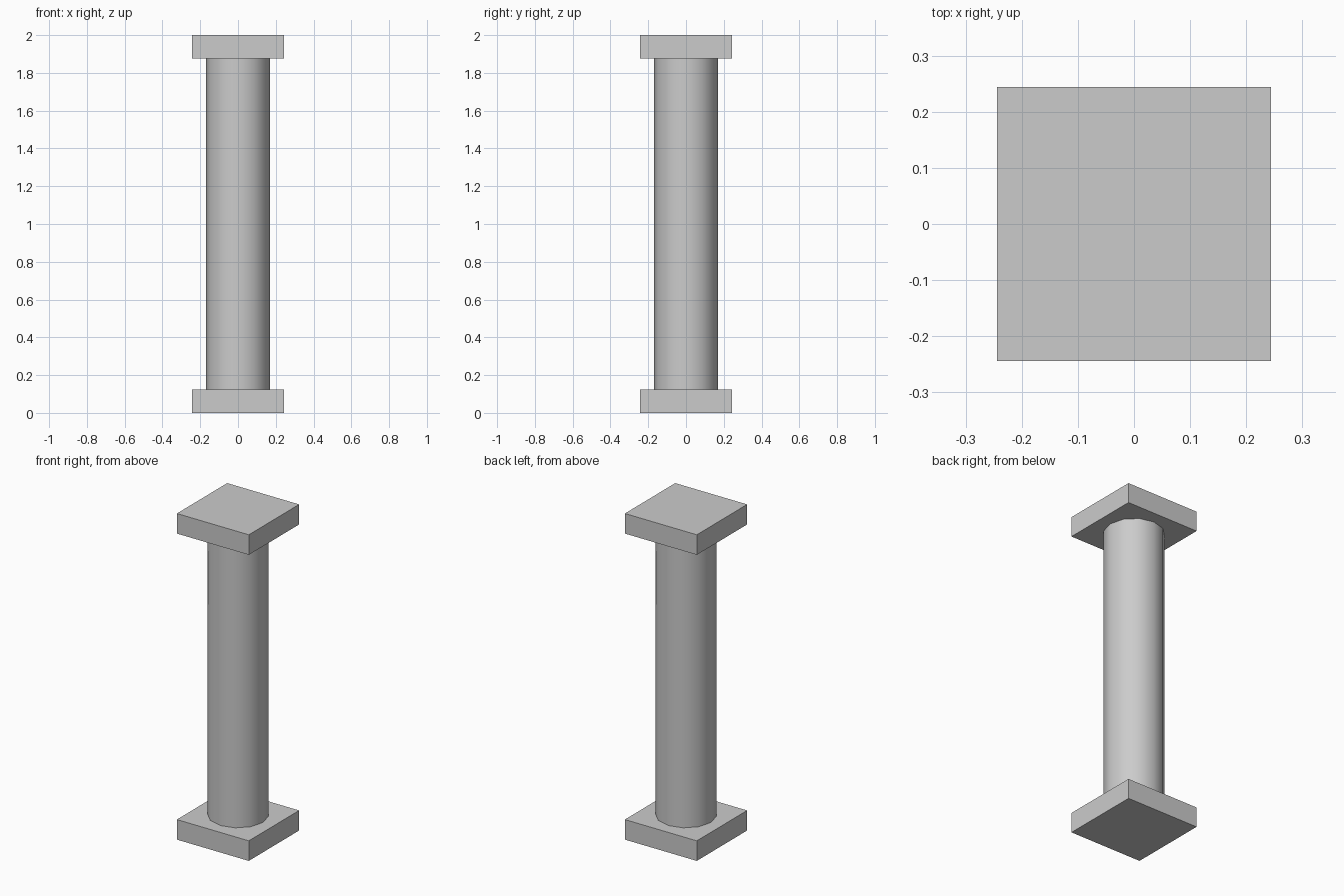
import bpy

if "Cube" in bpy.data.objects:
    bpy.data.objects.remove(bpy.data.objects["Cube"])

HEIGHT = 2.0
SLAB_WIDTH = 0.488
SLAB_HEIGHT = 0.123
SHAFT_RADIUS = 0.17


def slab(name, z_mid):
    bpy.ops.mesh.primitive_cube_add(size=1, location=(0, 0, z_mid))
    ob = bpy.context.object
    ob.name = name
    ob.scale = (SLAB_WIDTH, SLAB_WIDTH, SLAB_HEIGHT)
    bpy.ops.object.transform_apply(location=False, rotation=False, scale=True)


# Square slabs at both ends
slab("base_plinth", SLAB_HEIGHT / 2)
slab("top_capital", HEIGHT - SLAB_HEIGHT / 2)

# Round shaft: smooth-shaded, open ends hidden against the slabs
bpy.ops.mesh.primitive_cylinder_add(
    vertices=12, radius=SHAFT_RADIUS, depth=HEIGHT - 2 * SLAB_HEIGHT,
    end_fill_type='NOTHING', location=(0, 0, HEIGHT / 2))
bpy.context.object.name = "column_shaft"
bpy.ops.object.shade_smooth_by_angle(angle=0.7)
